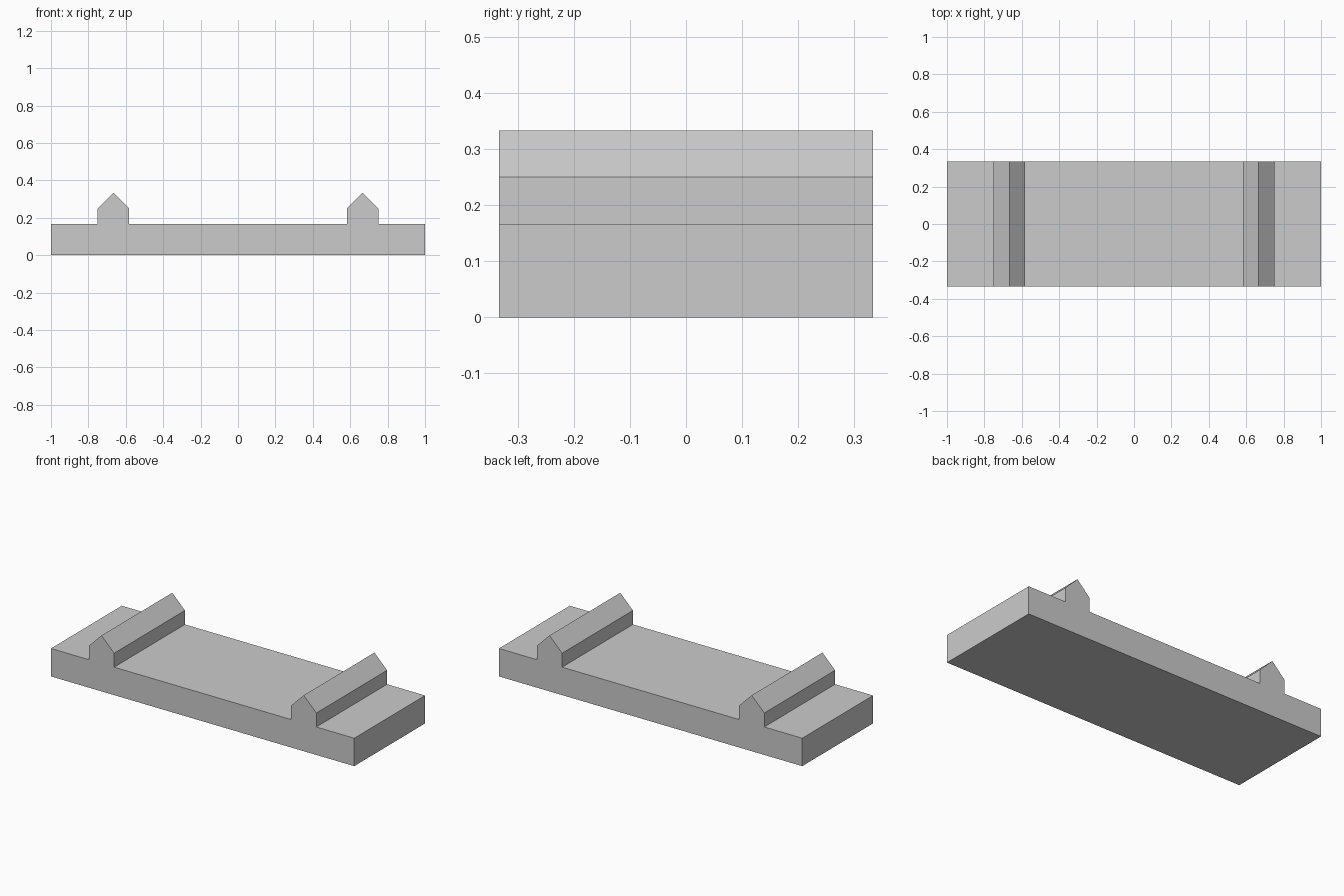
import bpy
import bmesh

cube = bpy.data.objects.get("Cube")
if cube:
    bpy.data.objects.remove(cube, do_unlink=True)

# Plain grey material
grey = bpy.data.materials.new("light_grey")
grey.use_nodes = True
colour = (0.6, 0.6, 0.6, 1)
grey.diffuse_color = colour
grey.node_tree.nodes["Principled BSDF"].inputs["Base Color"].default_value = colour

# Proportions: the slab is one unit high, four deep and twelve long
unit = 1 / 6
depth = 4 * unit
half_length = 6 * unit
ridge_x = 4 * unit
ridge_half = unit / 2

# Right half of the outline, from the outer lower corner to the inner ridge foot
half = [
    (half_length, 0),
    (half_length, unit),
    (ridge_x + ridge_half, unit),
    (ridge_x + ridge_half, 1.5 * unit),
    (ridge_x, 2 * unit),
    (ridge_x - ridge_half, 1.5 * unit),
    (ridge_x - ridge_half, unit),
]
outline = half + [(-x, z) for x, z in reversed(half)]

# Slab with two pointed ridges, extruded front to back
bm = bmesh.new()
front = bm.faces.new([bm.verts.new((x, -depth / 2, z)) for x, z in outline])
result = bmesh.ops.extrude_face_region(bm, geom=[front], use_keep_orig=True)
back_verts = [v for v in result["geom"] if isinstance(v, bmesh.types.BMVert)]
bmesh.ops.translate(bm, verts=back_verts, vec=(0, depth, 0))
bmesh.ops.recalc_face_normals(bm, faces=bm.faces)

mesh = bpy.data.meshes.new("ridged_base")
bm.to_mesh(mesh)
bm.free()
mesh.materials.append(grey)
base = bpy.data.objects.new("ridged_base", mesh)
bpy.context.collection.objects.link(base)
